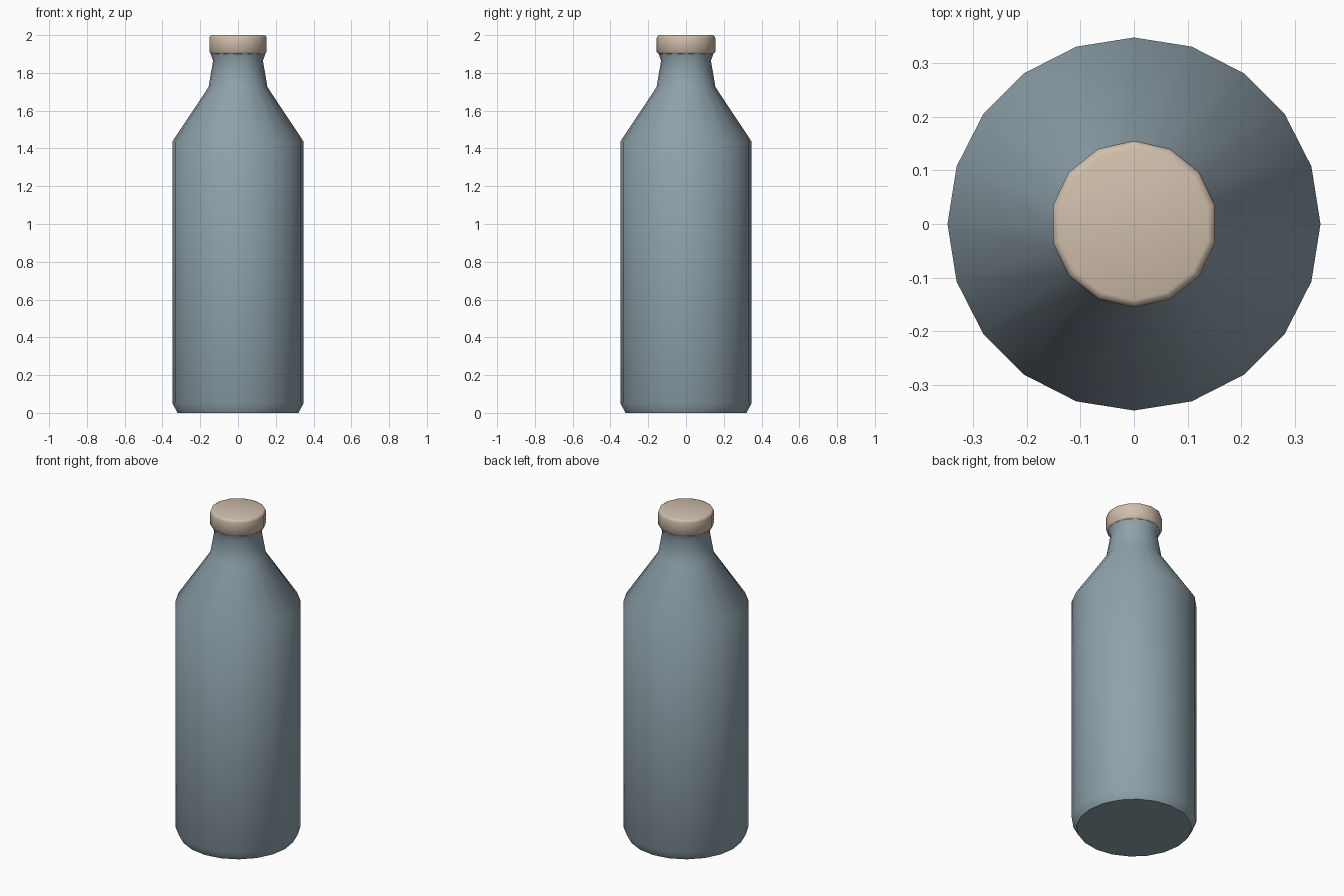
import bpy, bmesh, math

if "Cube" in bpy.data.objects:
    bpy.data.objects.remove(bpy.data.objects["Cube"])


def material(name, rgb):
    m = bpy.data.materials.new(name)
    m.diffuse_color = (*rgb, 1)
    m.use_nodes = True
    m.node_tree.nodes["Principled BSDF"].inputs["Base Color"].default_value = m.diffuse_color
    return m


def lathe(name, profile, sides, mat):
    """Spin a (radius, z) profile round z, with flat end caps."""
    bm = bmesh.new()
    rings = []
    for r, z in profile:
        angles = [math.pi / 2 + 2 * math.pi * i / sides for i in range(sides)]
        rings.append([bm.verts.new((r * math.cos(a), r * math.sin(a), z)) for a in angles])
    for low, high in zip(rings, rings[1:]):
        for i in range(sides):
            j = (i + 1) % sides
            bm.faces.new((low[i], low[j], high[j], high[i]))
    bm.faces.new(rings[0][::-1])
    bm.faces.new(rings[-1])
    mesh = bpy.data.meshes.new(name)
    bm.to_mesh(mesh)
    bm.free()
    mesh.materials.append(mat)
    ob = bpy.data.objects.new(name, mesh)
    bpy.context.collection.objects.link(ob)
    bpy.ops.object.select_all(action='DESELECT')
    ob.select_set(True)
    bpy.context.view_layer.objects.active = ob
    bpy.ops.object.shade_smooth_by_angle(angle=math.radians(50))
    return ob


glass = material("blue_grey_glass", (0.275, 0.36, 0.41))
cork = material("beige_cap", (0.63, 0.52, 0.41))

# Bottle: chamfered foot, straight body, sloped shoulder, neck and flared lip
lathe("bottle", [(0.32, 0), (0.347, 0.05), (0.347, 1.437), (0.156, 1.725),
                 (0.132, 1.865), (0.146, 1.905)], 20, glass)

# Cap with softened rims
lathe("cap", [(0.145, 1.9), (0.155, 1.91), (0.155, 1.985), (0.151, 1.996),
              (0.141, 2.0)], 14, cork)
